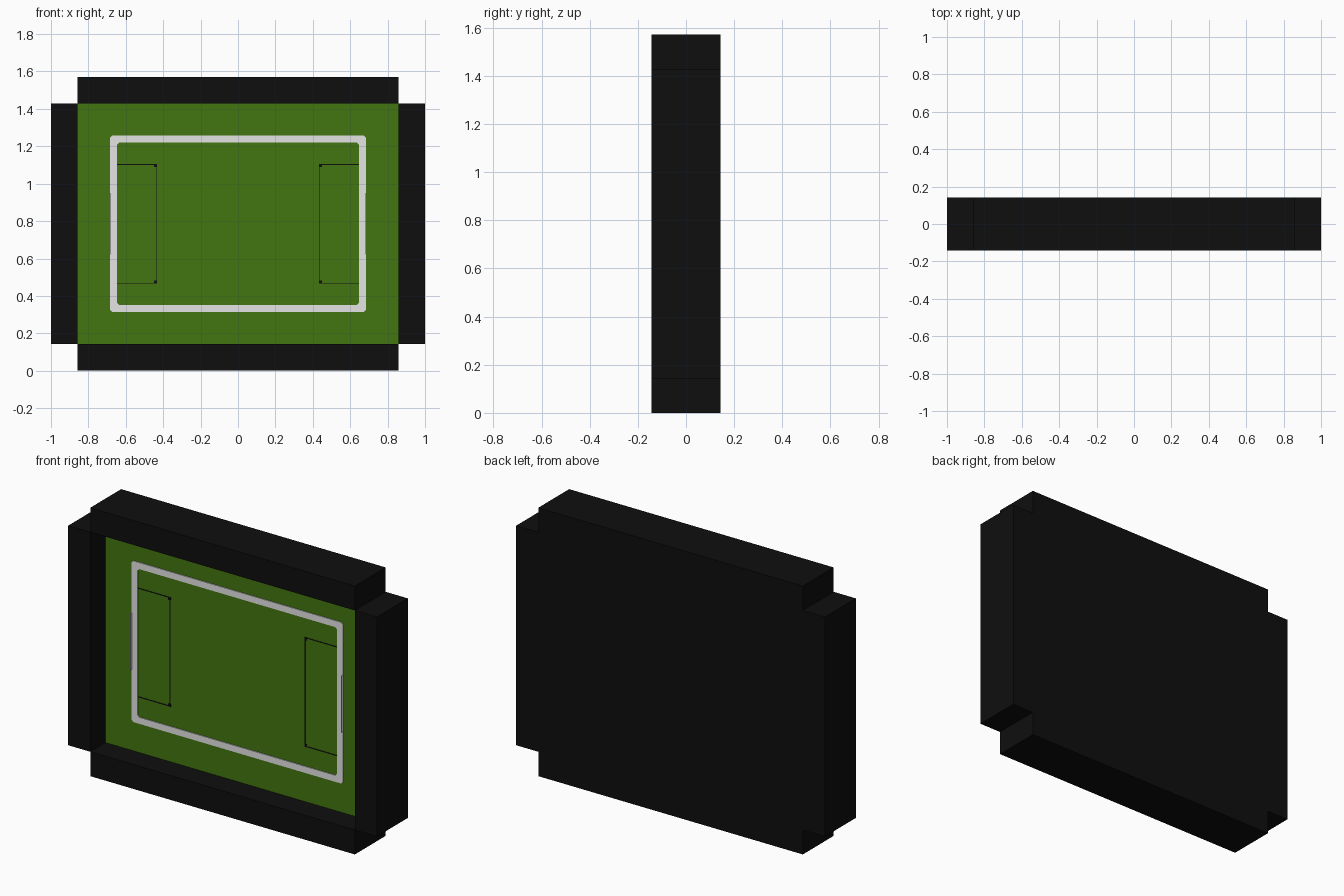
import bpy, bmesh

if "Cube" in bpy.data.objects:
    bpy.data.objects.remove(bpy.data.objects["Cube"])

U = 1 / 7            # one module: wall thickness
CZ = 5.5 * U         # height of the field centre


def mat(name, rgb):
    m = bpy.data.materials.new(name)
    m.diffuse_color = (*rgb, 1)
    m.use_nodes = True
    m.node_tree.nodes["Principled BSDF"].inputs["Base Color"].default_value = m.diffuse_color
    return m


BLACK = mat("black", (0.0045, 0.0045, 0.0045))
GREEN = mat("grass green", (0.056, 0.18, 0.0055))
WHITE = mat("line white", (0.78, 0.78, 0.78))


def finish(name, bm, material):
    bmesh.ops.recalc_face_normals(bm, faces=bm.faces)
    me = bpy.data.meshes.new(name)
    bm.to_mesh(me)
    bm.free()
    me.materials.append(material)
    ob = bpy.data.objects.new(name, me)
    bpy.context.collection.objects.link(ob)
    return ob


def box(name, x, y, z, material):
    bm = bmesh.new()
    bmesh.ops.create_cube(bm, size=1)
    for v in bm.verts:
        v.co = [r[0] if c < 0 else r[1] for c, r in zip(v.co, (x, y, z))]
    return finish(name, bm, material)


def ring(name, hx, hz, w, ch, y0, y1, material):
    """Rectangular frame with cut corners, lying on the field."""
    def loop(a, b, c):
        return [(a, b - c), (a - c, b), (-a + c, b), (-a, b - c),
                (-a, -b + c), (-a + c, -b), (a - c, -b), (a, -b + c)]
    bm = bmesh.new()
    loops = [[bm.verts.new((x, y, CZ + z)) for x, z in loop(a, b, ch)]
             for a, b, y in ((hx, hz, y0), (hx - w, hz - w, y0),
                             (hx - w, hz - w, y1), (hx, hz, y1))]
    for i in range(4):
        p, q = loops[i], loops[(i + 1) % 4]
        for j in range(8):
            k = (j + 1) % 8
            bm.faces.new((p[j], p[k], q[k], q[j]))
    return finish(name, bm, material)


# Base slab and grass sheet
box("base", (-6 * U, 6 * U), (0, U), (U, 10 * U), BLACK)
box("grass", (-6 * U, 6 * U), (-0.002, 0), (U, 10 * U), GREEN)

# Surrounding walls
box("bottom_wall", (-6 * U, 6 * U), (-U, U), (0, U), BLACK)
box("top_wall", (-6 * U, 6 * U), (-U, U), (10 * U, 11 * U), BLACK)
box("left_wall", (-7 * U, -6 * U), (-U, U), (U, 10 * U), BLACK)
box("right_wall", (6 * U, 7 * U), (-U, U), (U, 10 * U), BLACK)

# White boundary line
ring("boundary_line", 0.685, 0.472, 0.038, 0.012, -0.007, -0.002, WHITE)

# Thin dark penalty-area outlines, with small corner dots, and goal strips
T = 0.0025
for side, s in (("left", -1), ("right", 1)):
    def span(a, b):
        return tuple(sorted((s * a, s * b)))
    box(side + "_area_front", span(0.437 - T, 0.437 + T), (-0.006, -0.002),
        (CZ - 0.318, CZ + 0.318), BLACK)
    for end, e in (("lower", -1), ("upper", 1)):
        z = CZ + e * 0.318
        box(f"{side}_area_{end}_side", span(0.437, 0.648), (-0.004, -0.002),
            (z - T, z + T), BLACK)
        zc = CZ + e * 0.312
        box(f"{side}_area_{end}_corner", span(0.434, 0.45), (-0.006, -0.002),
            (zc - 0.008, zc + 0.008), BLACK)
    box(side + "_goal_strip", span(0.681, 0.685), (-0.02, -0.002),
        (CZ - 0.165, CZ + 0.165), WHITE)
